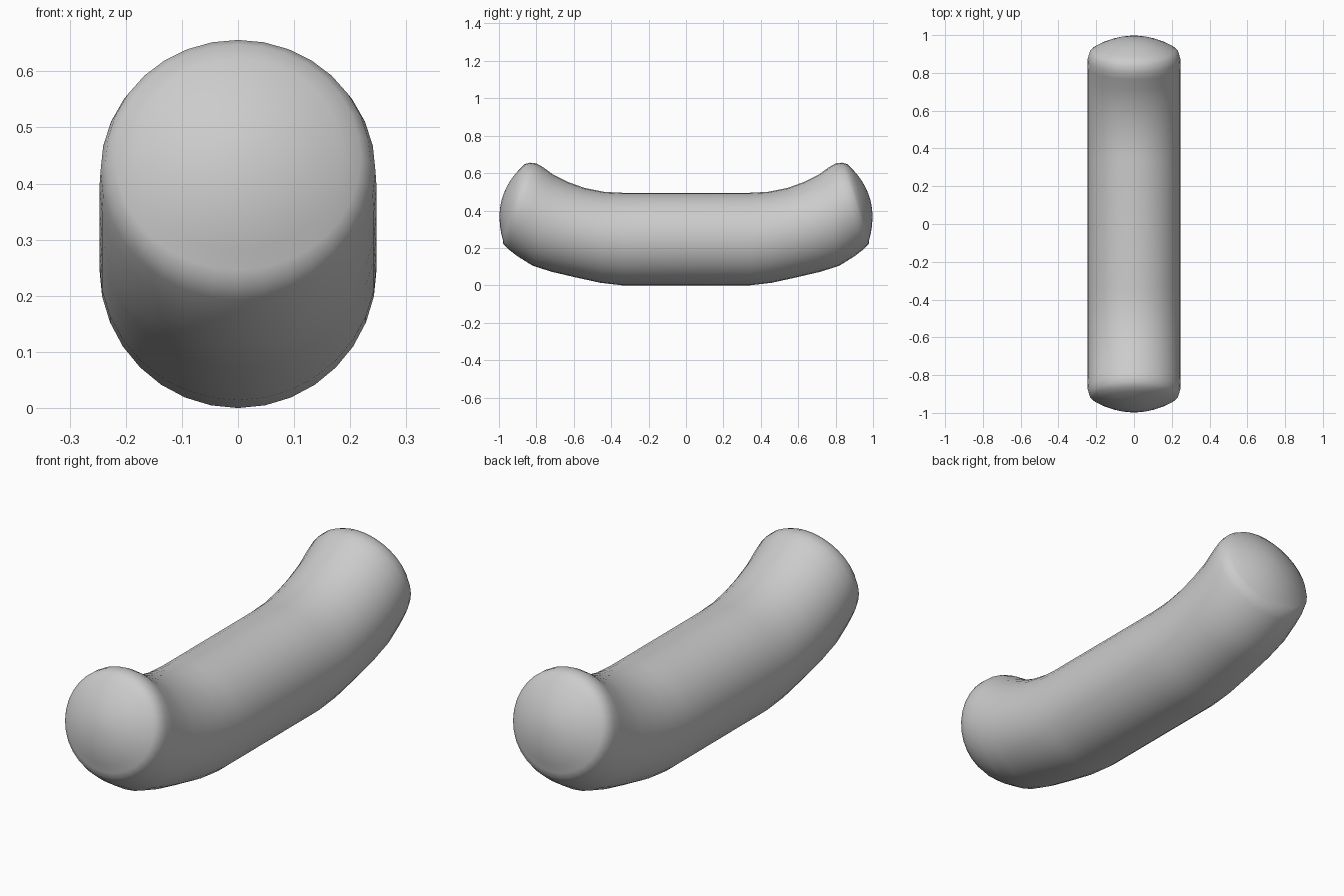
import bpy, bmesh, math
from mathutils import Vector

if "Cube" in bpy.data.objects:
    bpy.data.objects.remove(bpy.data.objects["Cube"])

SEG = 32
# half of the bar: top (y, z), bottom (y, z), half width of each cross-section
half = [
    (0.34, 0.495, 0.34, 0.000, 0.247), (0.44, 0.500, 0.46, 0.014, 0.247),
    (0.54, 0.520, 0.60, 0.045, 0.247), (0.63, 0.552, 0.72, 0.073, 0.247),
    (0.71, 0.592, 0.82, 0.105, 0.247), (0.765, 0.632, 0.90, 0.155, 0.247),
    (0.80, 0.652, 0.95, 0.193, 0.245), (0.835, 0.656, 0.977, 0.222, 0.236),
    (0.862, 0.648, 0.980, 0.246, 0.219),
]

# shallow domed end cap as shrinking rings along the rim normal
ty, tz, by, bz, w = half[-1]
mid = Vector(((ty + by) / 2, (tz + bz) / 2))
up = Vector((ty, tz)) - mid
normal = Vector((up.y, -up.x)).normalized()
BULGE = 0.065
for t in (0.85, 0.68, 0.5, 0.3, 0.12):
    c = mid + normal * BULGE * (1 - t * t)
    a, b = c + up * t, c - up * t
    half.append((a.x, a.y, b.x, b.y, w * t))
apex = mid + normal * BULGE

# mirror the stations to the front end
stations = [(-r[0], r[1], -r[2], r[3], r[4]) for r in reversed(half)] + half

bm = bmesh.new()


def ring(ty, tz, by, bz, w):
    verts = []
    for i in range(SEG):
        a = 2 * math.pi * i / SEG
        k = (1 + math.cos(a)) / 2
        verts.append(bm.verts.new((w * math.sin(a), by + (ty - by) * k, bz + (tz - bz) * k)))
    return verts


rings = [ring(*s) for s in stations]
for r, q in zip(rings, rings[1:]):
    for i in range(SEG):
        j = (i + 1) % SEG
        bm.faces.new((r[i], r[j], q[j], q[i]))
for r, side in ((rings[0], -1), (rings[-1], 1)):
    tip = bm.verts.new((0, side * apex.x, apex.y))
    for i in range(SEG):
        bm.faces.new((r[i], r[(i + 1) % SEG], tip))
bmesh.ops.recalc_face_normals(bm, faces=bm.faces)

# curved bar with upturned ends
mesh = bpy.data.meshes.new("curved_bar")
bm.to_mesh(mesh)
bm.free()
bar = bpy.data.objects.new("curved_bar", mesh)
bpy.context.collection.objects.link(bar)
for p in mesh.polygons:
    p.use_smooth = True
